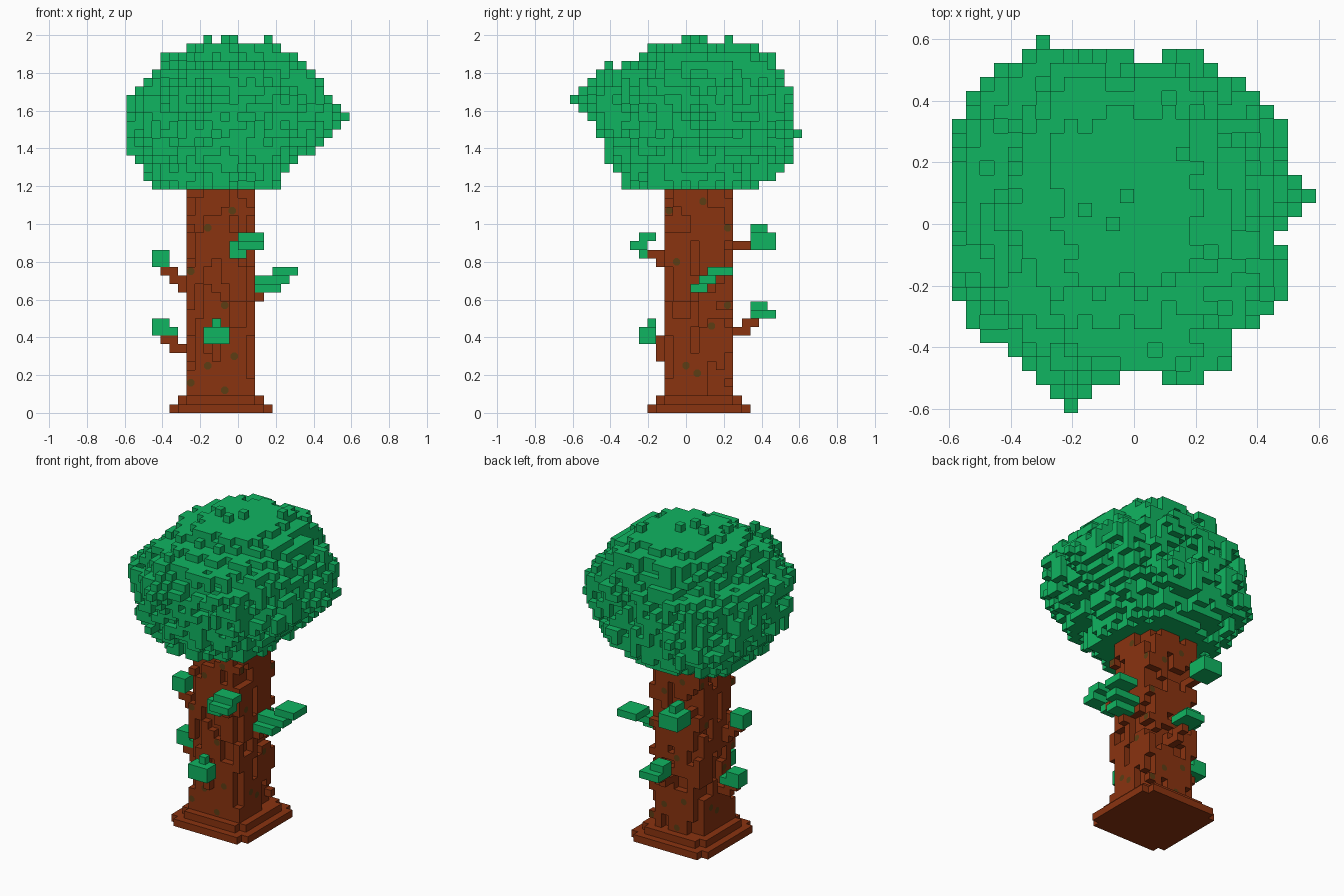
import bpy, bmesh, math, random
from itertools import product

if "Cube" in bpy.data.objects:
    bpy.data.objects.remove(bpy.data.objects["Cube"], do_unlink=True)
random.seed(7)

V = 2 / 44                      # size of one block
ORIGIN = (-13 * V, -13.5 * V, 0)


def material(name, color):
    m = bpy.data.materials.new(name)
    m.use_nodes = True
    m.diffuse_color = (*color, 1)
    m.node_tree.nodes["Principled BSDF"].inputs["Base Color"].default_value = (*color, 1)
    return m


LEAF = material("leaf green", (0.005, 0.46, 0.12))
BARK = material("bark brown", (0.254, 0.033, 0.005))
KNOT = material("knot olive", (0.107, 0.048, 0.007))


def finish(bm, name, mat):
    me = bpy.data.meshes.new(name)
    bm.to_mesh(me)
    bm.free()
    me.materials.append(mat)
    bpy.context.collection.objects.link(bpy.data.objects.new(name, me))


def step(cell, axis, amount):
    moved = list(cell)
    moved[axis] += amount
    return tuple(moved)


def neighbours(cell):
    return [step(cell, axis, s) for axis in range(3) for s in (-1, 1)]


def build_blocks(name, cells, mat):
    """Outer skin of a set of blocks."""
    bm = bmesh.new()
    verts = {}

    def vert(p):
        if p not in verts:
            verts[p] = bm.verts.new([o + V * n for o, n in zip(ORIGIN, p)])
        return verts[p]

    for cell in sorted(cells):
        for axis, side in product(range(3), (0, 1)):
            if step(cell, axis, 2 * side - 1) in cells:
                continue
            a, b = (axis + 1) % 3, (axis + 2) % 3
            p = step(cell, axis, side)
            ring = [p, step(p, a, 1), step(step(p, a, 1), b, 1), step(p, b, 1)]
            bm.faces.new([vert(q) for q in (ring if side else reversed(ring))])
    finish(bm, name, mat)


def box(start, size):
    return set(product(*(range(s, s + n) for s, n in zip(start, size))))


# Crown: rough rounded layers following a profile of (layer, x from-to, y from-to)
PROFILE = [(26, 3, 18, 6, 22), (28, 2, 19, 5, 25), (30, 0, 21, 4, 26), (33, 0, 24, 3, 26),
           (36, 0, 24, 2, 26), (39, 3, 22, 3, 25), (41, 4, 20, 8, 24), (42, 7, 18, 9, 22)]
crown = set()
for low, high in zip(PROFILE, PROFILE[1:]):
    last = high is PROFILE[-1]
    for k in range(low[0], high[0] + last):
        t = (k - low[0]) / (high[0] - low[0])
        x0, x1, y0, y1 = [round(p + (q - p) * t) for p, q in zip(low[1:], high[1:])]
        for i, j in product(range(x0, x1), range(y0, y1)):
            u = abs(2 * i + 1 - x0 - x1) / (x1 - x0)
            v = abs(2 * j + 1 - y0 - y1) / (y1 - y0)
            r = (u ** 2.2 + v ** 2.2) ** (1 / 2.2)
            if r < 0.87 or (r < 1.07 and random.random() < 0.58):
                crown.add((i, j, k))
crown = {c for c in crown if sum(n in crown for n in neighbours(c)) >= 2}

# Pointed tufts on the front, left and back, widening inwards
for tip, axis, inward in [((8, 0, 36), 1, 1), ((25, 15, 34), 0, -1), ((6, 26, 32), 1, -1)]:
    for n in range(5):
        centre = step(tip, axis, inward * n)
        for a, b in product(range(-n, n + 1), repeat=2):
            if abs(a) + abs(b) <= n:
                crown.add(step(step(centre, 1 - axis, a), 2, b))
# Single tufts on top
for i, j in [(9, 14), (11, 13), (12, 15), (16, 18)]:
    crown |= box((i, j, 42), (1, 1, 2))
build_blocks("crown", crown, LEAF)

# Trunk: solid core wrapped in broken vertical bark ridges
core = box((8, 12, 2), (6, 6, 25))
trunk = set(core)
for i, j in product(range(7, 15), range(11, 19)):
    if (i, j, 2) in core:
        continue
    corner = i in (7, 14) and j in (11, 18)
    k, solid = 2, random.random() < 0.8
    while k < 27:
        run = random.randint(2, 4) if solid == corner else random.randint(4, 10)
        if solid:
            trunk |= box((i, j, k), (1, 1, min(run, 27 - k)))
        k, solid = k + run, not solid

# Knots: flat plates (position along the face, height), repeated on opposite sides
FRONT_KNOTS = [(-.03, 1.07), (-.16, .98), (-.25, .75), (-.07, .57), (-.02, .3),
               (-.16, .25), (-.25, .16), (-.07, .12)]
SIDE_KNOTS = [(.09, 1.12), (-.09, 1.07), (.22, .98), (-.05, .8), (.22, .57),
              (.135, .46), (0, .25), (.06, .21)]
bm = bmesh.new()
for axis, knots, first, end in [(1, FRONT_KNOTS, 11, 19), (0, SIDE_KNOTS, 7, 15)]:
    for side, (t, z) in product((0, 1), knots):
        if side == axis:                      # hidden sides carry the mirrored pattern
            t = (-0.18 if axis else 0.136) - t
        depth = ORIGIN[axis] + (end * V + 0.002 if side else first * V - 0.002)
        rim = []
        for n in range(8):
            angle = math.tau * (n + 0.5) / 8
            s, h = t + 0.021 * math.cos(angle), z + 0.021 * math.sin(angle)
            rim.append((s, depth, h) if axis else (depth, s, h))
            along = math.floor((s - ORIGIN[1 - axis]) / V)
            layer = end - 1 if side else first
            trunk.add((along, layer, int(h / V)) if axis else (layer, along, int(h / V)))
        if side == axis:
            rim.reverse()
        bm.faces.new([bm.verts.new(p) for p in rim])
finish(bm, "bark_knots", KNOT)
build_blocks("trunk", trunk, BARK)

# Root base: two steps with notched corners
base = set()
for k in (0, 1):
    xs, ys = (5 + k, 16 - k), (9 + k, 20 - k)
    base |= box((xs[0], ys[0], k), (12 - 2 * k, 12 - 2 * k, 1)) - set(product(xs, ys, (k,)))
build_blocks("root_base", base, BARK)

# Branches: root block, outward axis and sign, growth (o = out, u = up), leaf boxes
BRANCHES = {
    "right_lower": ((6, 14, 7), 0, -1, "ouo",
                    [((3, 14, 9), (3, 2, 1)), ((3, 14, 10), (2, 2, 1))]),
    "right_upper": ((6, 13, 14), 0, -1, "uouo", [((3, 13, 17), (2, 2, 2))]),
    "front_lower": ((10, 10, 6), 1, -1, "uuou",
                    [((9, 8, 8), (3, 2, 2)), ((10, 9, 10), (1, 1, 1))]),
    "front_upper": ((13, 10, 17), 1, -1, "uo",
                    [((12, 8, 18), (2, 1, 2)), ((13, 7, 19), (3, 2, 1)),
                     ((13, 8, 20), (3, 2, 1))]),
    "left": ((15, 14, 13), 0, 1, "",
             [((15, 14, 14), (3, 2, 1)), ((15, 15, 15), (4, 2, 1)),
              ((17, 16, 16), (3, 3, 1))]),
    "back_lower": ((11, 19, 9), 1, 1, "ouo",
                   [((10, 21, 11), (3, 3, 1)), ((10, 21, 12), (2, 2, 1))]),
    "back_upper": ((8, 19, 19), 1, 1, "o",
                   [((7, 21, 19), (3, 3, 2)), ((8, 21, 21), (1, 2, 1))]),
}
for name, (cell, axis, sign, growth, clumps) in BRANCHES.items():
    wood = {cell}
    for move in growth:
        cell = step(cell, axis, sign) if move == "o" else step(cell, 2, 1)
        wood.add(cell)
    leaves = set().union(*(box(*c) for c in clumps)) - wood
    build_blocks(name + "_branch", wood, BARK)
    build_blocks(name + "_leaves", leaves, LEAF)
